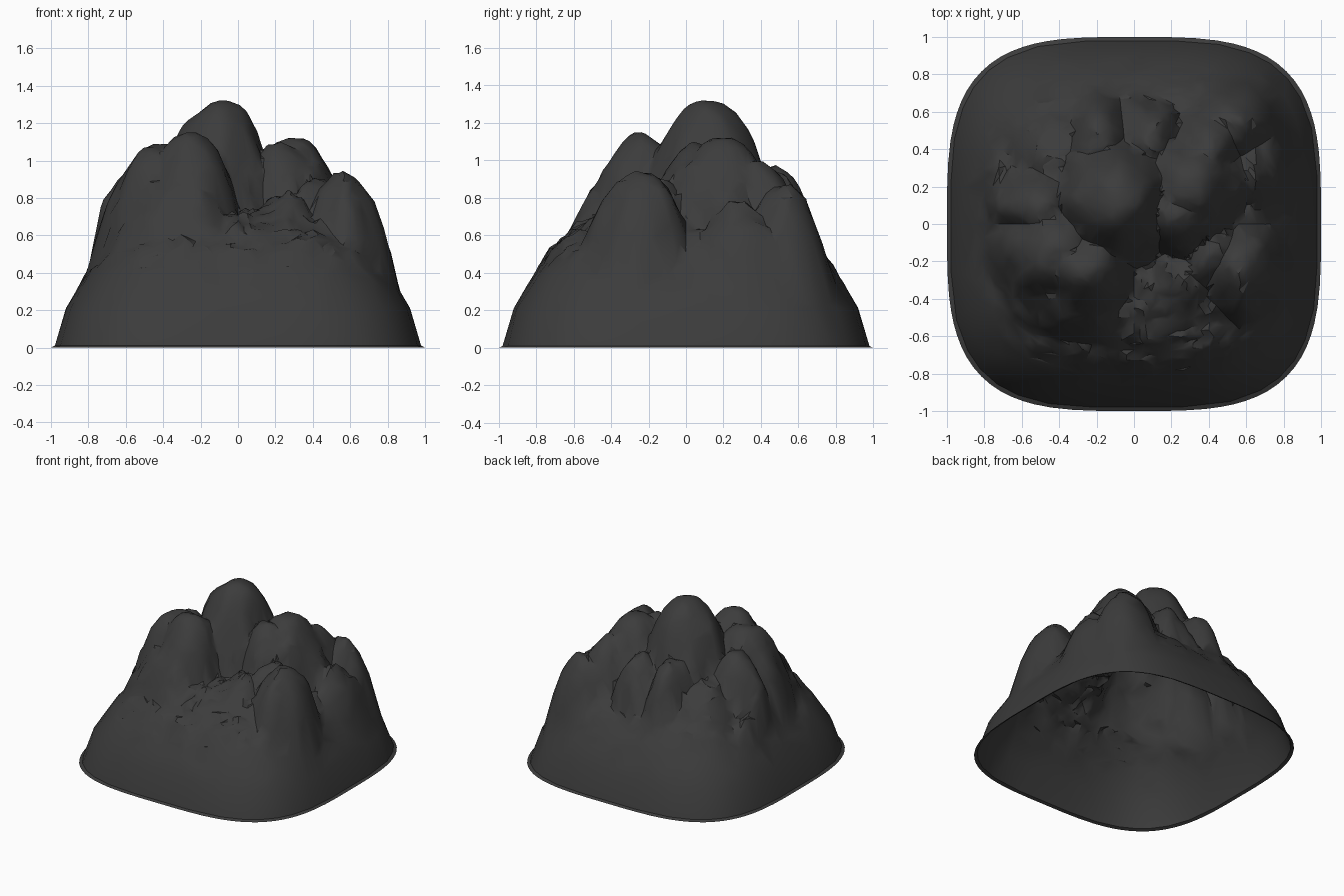
import bpy, bmesh, math
from mathutils import Vector, noise

if "Cube" in bpy.data.objects:
    bpy.data.objects.remove(bpy.data.objects["Cube"])

# Rounded-square footprint, base slope profile and rocky domes
N_SIDE, RINGS, POWER = 112, 52, 3.4
SLOPE = [(0, .72), (.45, .72), (.62, .61), (.70, .54), (.80, .41), (.92, .21), (.98, .01), (1, 0)]
# x, y, top height, half-width x, half-width y (distance where the dome has dropped 0.5)
DOMES = [
    (-.10, .11, 1.32, .32, .35),    # main summit
    (-.25, -.24, 1.15, .28, .30),   # front left peak
    (-.42, -.14, 1.09, .34, .34),   # left shoulder
    (-.32, -.36, .92, .42, .33),    # front left buttress
    (-.50, .09, .99, .28, .28),     # back left shoulder
    (-.40, .34, .82, .34, .34),
    (.30, .20, 1.12, .32, .36),     # right peak
    (.24, .06, 1.09, .28, .27),
    (.38, .38, 1.00, .25, .28),
    (.53, .52, .87, .27, .27),      # back right shoulder
    (.63, .28, .76, .24, .36),      # right buttress
    (.57, -.25, .93, .26, .31),     # front right shoulder
    (.42, -.16, .90, .26, .28),
    (.26, -.28, .82, .34, .34),     # front right ledge
    (-.19, .44, .97, .22, .28),     # back knobs
    (.08, .43, .95, .24, .28),
    (-.71, .28, .58, .14, .24),     # small side knob
]


def slope(s):
    for (a, za), (b, zb) in zip(SLOPE, SLOPE[1:]):
        if s <= b:
            return za + (zb - za) * (s - a) / (b - a)
    return 0.0


def height(x, y, s):
    base = slope(s)
    if s > .91:
        return base
    fade = min(1, (.91 - s) / .2)
    wx = x + .04 * fade * noise.noise(Vector((x * 6, y * 6, 1.7)))
    wy = y + .04 * fade * noise.noise(Vector((x * 6, y * 6, 7.3)))
    z = base
    for cx, cy, h, rx, ry in DOMES:
        d2 = ((wx - cx) / rx) ** 2 + ((wy - cy) / ry) ** 2
        z = max(z, h - .5 * d2 ** 1.1)
    # sharp creases and fine roughness, mostly in the rock between the summits
    crease = abs(noise.noise(Vector((x * 6, y * 6, z * 3)))) - .2
    fine = abs(noise.noise(Vector((x * 13, y * 13, z * 4)))) - .2
    low = min(1, max(.15, (1.25 - z) * 2))
    return min(1.32, z + fade * low * (.05 * crease + .05 * fine))


def outline(a):
    c, s = math.cos(a), math.sin(a)
    r = (abs(c) ** POWER + abs(s) ** POWER) ** (-1 / POWER)
    return c * r, s * r


# Mountain shell, open underneath
bm = bmesh.new()
levels = [1.0, .98, .92] + [.92 * (1 - i / RINGS) for i in range(1, RINGS)]
rings = []
for s in levels:
    ring = []
    for k in range(N_SIDE):
        a = 2 * math.pi * k / N_SIDE
        ox, oy = outline(a)
        # footprint relaxes to a circle near the middle
        t = min(1, s / .6)
        x = s * (ox * t + math.cos(a) * (1 - t))
        y = s * (oy * t + math.sin(a) * (1 - t))
        ring.append(bm.verts.new((x, y, height(x, y, s))))
    rings.append(ring)
for lo, hi in zip(rings, rings[1:]):
    for k in range(N_SIDE):
        j = (k + 1) % N_SIDE
        bm.faces.new((lo[k], lo[j], hi[j], hi[k]))
top = bm.verts.new((0, 0, height(0, 0, 0)))
for k in range(N_SIDE):
    bm.faces.new((rings[-1][k], rings[-1][(k + 1) % N_SIDE], top))
bmesh.ops.triangulate(bm, faces=bm.faces[:])

mesh = bpy.data.meshes.new("mountain")
bm.to_mesh(mesh)
bm.free()
mountain = bpy.data.objects.new("mountain", mesh)
bpy.context.collection.objects.link(mountain)

# Dark rock
rock = bpy.data.materials.new("dark_rock")
rock.diffuse_color = (.045, .045, .045, 1)
rock.use_nodes = True
rock.node_tree.nodes["Principled BSDF"].inputs["Base Color"].default_value = rock.diffuse_color
mesh.materials.append(rock)

# Thin out to irregular facets
decimate = mountain.modifiers.new("facets", 'DECIMATE')
decimate.ratio = .25

bpy.context.view_layer.objects.active = mountain
mountain.select_set(True)
bpy.ops.object.modifier_apply(modifier="facets")
bpy.ops.object.shade_smooth_by_angle(angle=math.radians(35))
